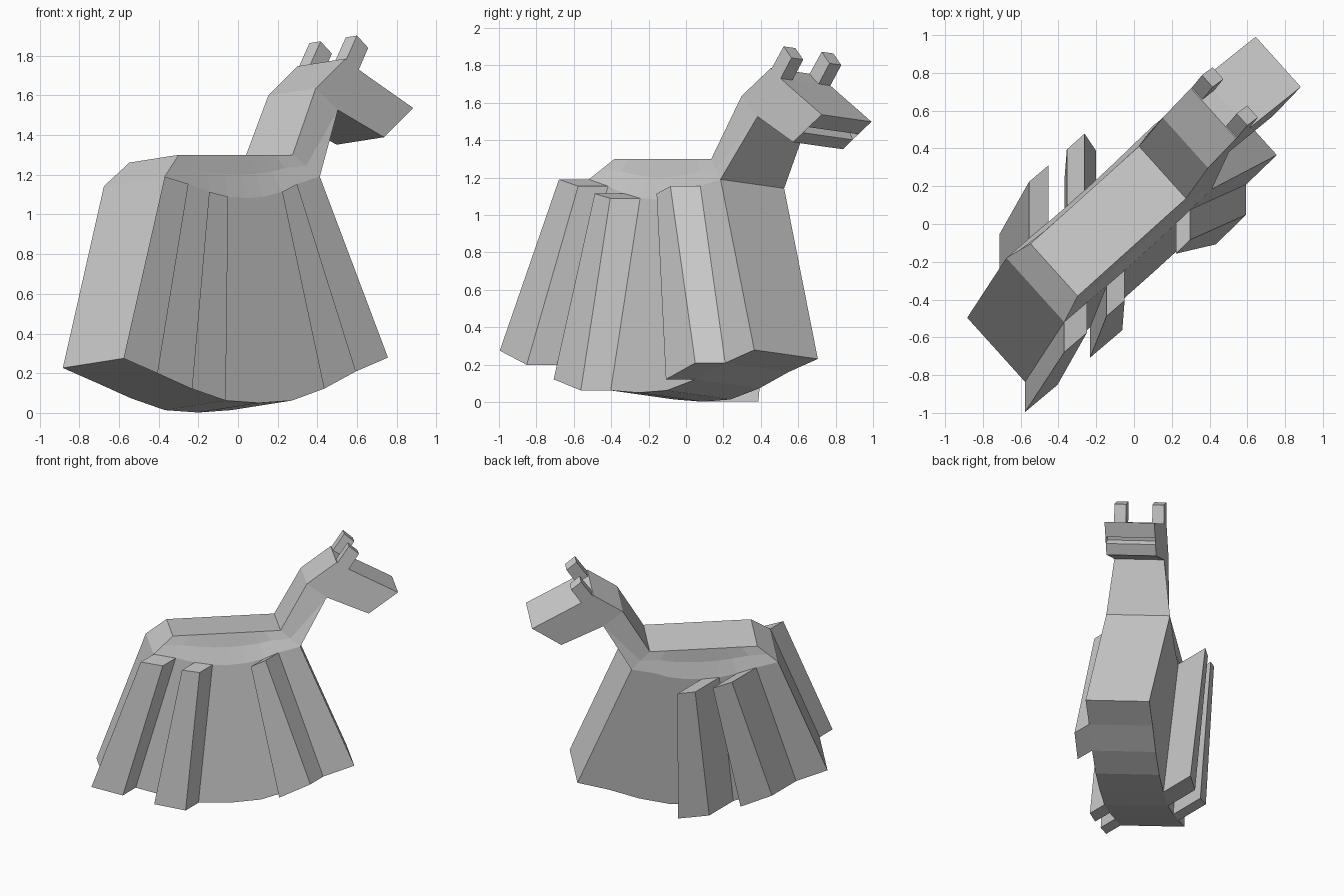
import bpy, bmesh, math
from mathutils import Vector

if "Cube" in bpy.data.objects:
    bpy.data.objects.remove(bpy.data.objects["Cube"])

YAW = math.radians(42)
ROLL = 0.105
U = Vector((math.cos(YAW), math.sin(YAW), 0))      # tail to head
V = Vector((math.sin(YAW), -math.cos(YAW), 0))     # left to right


def P(u, w, h):
    """Toy frame (length, side, height) to world: rolled, then turned."""
    v = 0.03 + w * math.cos(ROLL) - h * math.sin(ROLL)
    z = 0.026 + w * math.sin(ROLL) + h * math.cos(ROLL)
    return U * u + V * v + Vector((0, 0, z))


def finish(bm, name):
    bmesh.ops.remove_doubles(bm, verts=bm.verts, dist=1e-4)
    bmesh.ops.recalc_face_normals(bm, faces=bm.faces)
    me = bpy.data.meshes.new(name)
    bm.to_mesh(me)
    bm.free()
    ob = bpy.data.objects.new(name, me)
    bpy.context.collection.objects.link(ob)
    return ob


def face(bm, pts):
    return bm.faces.new([bm.verts.new(p) for p in pts])


def prism(name, a, b):
    bm = bmesh.new()
    face(bm, a)
    face(bm, b)
    n = len(a)
    for i in range(n):
        j = (i + 1) % n
        face(bm, [a[i], a[j], b[j], b[i]])
    return finish(bm, name)


# Side rows of the body, tail to chest: (u, w, h)
frac = [0, .15, .28, .40, .52, .63, .75, .85, 1]
wall_h = [1.147, 1.11, 1.07, 1.045, 1.038, 1.045, 1.07, 1.11, 1.147]
base_h = [.226, .15, .072, .012, 0, .012, .072, .16, .23]
base = [(-.988 + 1.794 * i / 8, .23, base_h[i]) for i in range(9)]
wall = [(-.622 + 1.052 * f, .23, wall_h[i]) for i, f in enumerate(frac)]
top = [(-.477 + .772 * f, .187, 1.262) for f in frac]
mid = [((a[0] + b[0]) / 2, .197, .45 * a[2] + .55 * b[2]) for a, b in zip(wall, top)]
for row in (mid,):
    row[0] = tuple((a + b) / 2 for a, b in zip(wall[0], top[0]))
    row[8] = tuple((a + b) / 2 for a, b in zip(wall[8], top[8]))

# Neck and head profile
HW = .18
nape, crown, brow, kink = [(u, HW, h) for u, h in
                           [(.49, 1.60), (.705, 1.75), (.79, 1.695), (.87, 1.65)]]
nose, lip_a, lip_b, chin, throat = [(u, HW, h) for u, h in
                                    [(1.142, 1.50), (1.045, 1.433), (1.003, 1.403), (.93, 1.352), (.63, 1.49)]]

bm = bmesh.new()


def both(pts):
    for s in (1, -1):
        face(bm, [P(u, w * s, h) for u, w, h in pts])


def across(a, b):
    return face(bm, [P(*a), P(*b), P(b[0], -b[1], b[2]), P(a[0], -a[1], a[2])])


# Body walls and shoulders
for i in range(8):
    for lo, hi in ((base, wall), (wall, mid), (mid, top)):
        both([lo[i], lo[i + 1], hi[i + 1], hi[i]])
    across(base[i], base[i + 1])
# Neck and head sides
both([wall[8], throat, mid[8]])
both([mid[8], throat, nape, top[8]])
both([throat, kink, brow, crown, nape])
both([throat, chin, lip_b, lip_a, nose, kink])
# Strips running across from right to left
strip = [base[8], wall[8], throat, chin, lip_b]
strip2 = [lip_a, nose, kink, brow, crown, nape, top[8], top[0], mid[0], wall[0], base[0]]
for s in (strip, strip2):
    for a, b in zip(s, s[1:]):
        across(a, b)
# Mouth groove
mouth = across(lip_b, lip_a)
bmesh.ops.remove_doubles(bm, verts=bm.verts, dist=1e-4)
bmesh.ops.recalc_face_normals(bm, faces=bm.faces)
bmesh.ops.inset_individual(bm, faces=[mouth], thickness=.007, depth=-.05)
finish(bm, "body")

# Ears
for s, side in ((1, "right"), (-1, "left")):
    prof = [(.70, 1.73), (.795, 1.867), (.865, 1.805), (.785, 1.685)]
    prism("ear_" + side, [P(u, .18 * s, h) for u, h in prof],
          [P(u, .095 * s, h) for u, h in prof])

# Raised slats on the flanks, pushed out straight along y
for s, side, segs, dy in ((1, "right", (0, 2, 6), -.16), (-1, "left", (1, 3), .30)):
    for i in segs:
        quad = [P(u, w * s, h) for u, w, h in (base[i], base[i + 1], wall[i + 1], wall[i])]
        prism(f"slat_{side}_{i}", quad, [p + Vector((0, dy, 0)) for p in quad])
